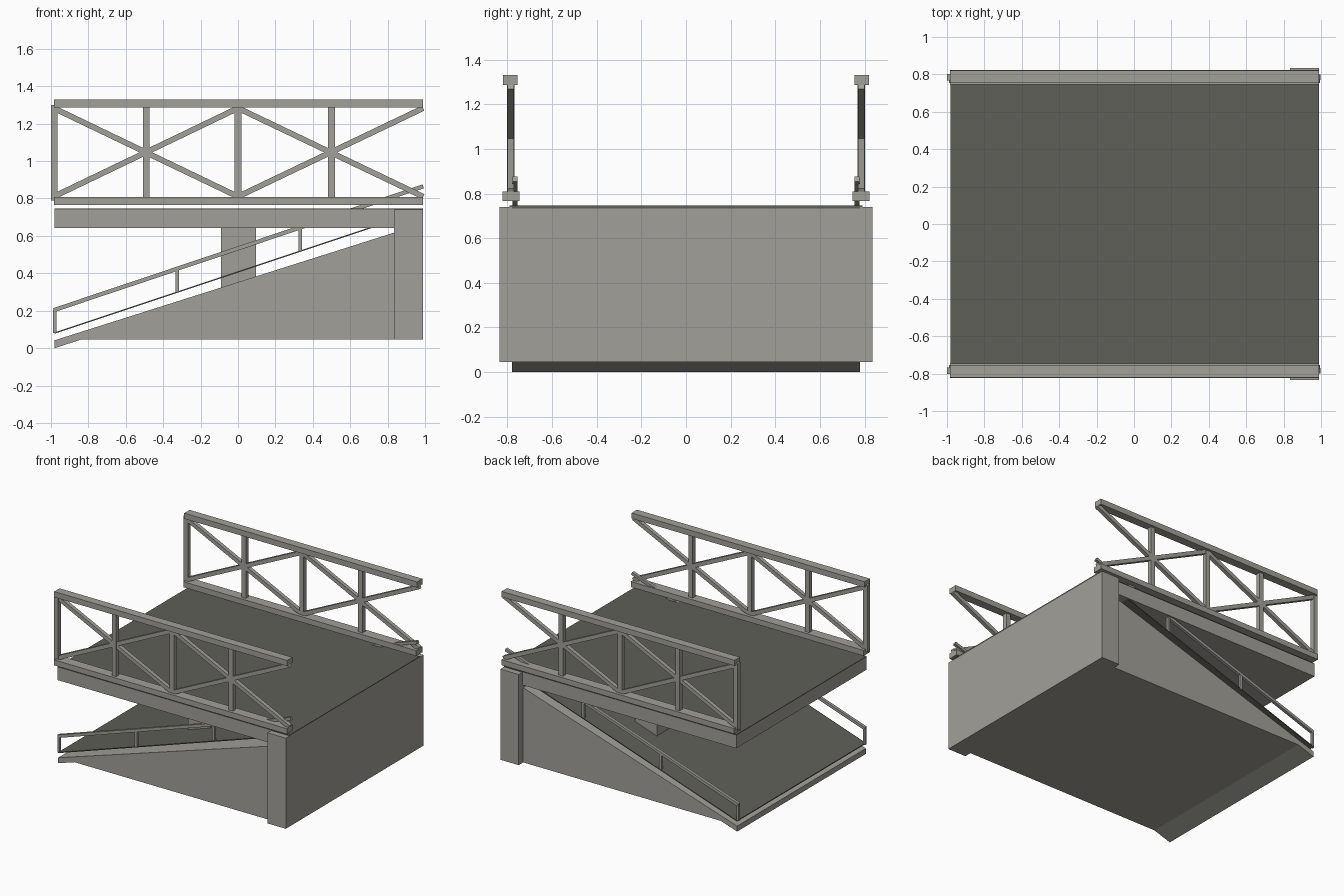
import bpy, bmesh
from mathutils import Vector

if "Cube" in bpy.data.objects:
    bpy.data.objects.remove(bpy.data.objects["Cube"])


def material(name, rgb):
    m = bpy.data.materials.new(name)
    m.diffuse_color = (*rgb, 1)
    m.use_nodes = True
    m.node_tree.nodes["Principled BSDF"].inputs["Base Color"].default_value = m.diffuse_color
    return m


CONCRETE = material("light concrete", (0.36, 0.35, 0.32))
ASPHALT = material("dark asphalt", (0.115, 0.115, 0.10))


def prism(name, profile, y0, y1, mat):
    """Extrude an x-z outline from y0 to y1."""
    bm = bmesh.new()
    face = bm.faces.new([bm.verts.new((x, y0, z)) for x, z in profile])
    new = bmesh.ops.extrude_face_region(bm, geom=[face])["geom"]
    verts = [v for v in new if isinstance(v, bmesh.types.BMVert)]
    bmesh.ops.translate(bm, verts=verts, vec=(0, y1 - y0, 0))
    bmesh.ops.recalc_face_normals(bm, faces=bm.faces)
    mesh = bpy.data.meshes.new(name)
    bm.to_mesh(mesh)
    bm.free()
    mesh.materials.append(mat)
    ob = bpy.data.objects.new(name, mesh)
    bpy.context.collection.objects.link(ob)
    return ob


def box(name, x0, x1, y0, y1, z0, z1, mat=CONCRETE):
    return prism(name, [(x0, z0), (x1, z0), (x1, z1), (x0, z1)], y0, y1, mat)


def beam(name, a, b, thick, y0, y1):
    """Square-ended bar between two x-z points."""
    a, b = Vector(a), Vector(b)
    d = (b - a).normalized()
    n = Vector((-d.y, d.x)) * thick / 2
    return prism(name, [a - n, b - n, b + n, a + n], y0, y1, CONCRETE)


# Solid ramp with a thin lip at its low end
prism("ramp", [(-0.98, 0), (-0.98, 0.042), (0.9, 0.638), (0.9, 0.045), (-0.84, 0.045)],
      -0.78, 0.78, CONCRETE)

# Thin road sheet raised above the ramp
prism("ramp_road", [(-0.98, 0.077), (0.99, 0.734), (0.99, 0.741), (-0.98, 0.084)],
      -0.78, 0.78, ASPHALT)

# End abutment, middle pier and bridge deck
box("abutment", 0.835, 0.99, -0.835, 0.835, 0.045, 0.74)
box("pier", -0.09, 0.097, -0.48, 0.48, 0.3, 0.738)
box("deck", -0.98, 0.985, -0.79, 0.79, 0.642, 0.74)
box("deck_road", -0.98, 0.99, -0.79, 0.79, 0.74, 0.746, ASPHALT)

for side, s in (("front", -1), ("back", 1)):
    # Truss chords
    box(side + "_top_chord", -0.985, 0.99, s * 0.755, s * 0.82, 1.287, 1.33)
    box(side + "_bottom_chord", -0.985, 0.99, s * 0.745, s * 0.823, 0.766, 0.808)

    # Truss uprights
    for i, x in enumerate((-0.982, -0.49, 0.0, 0.5)):
        box(f"{side}_upright_{i}", x - 0.018, x + 0.018, s * 0.768, s * 0.802, 0.79, 1.3)

    # Truss crossed diagonals
    for i, (x0, x1) in enumerate(((-0.985, 0.0), (0.0, 0.99))):
        beam(f"{side}_rising_diagonal_{i}", (x0, 0.81), (x1, 1.283), 0.03, s * 0.77, s * 0.8)
        beam(f"{side}_falling_diagonal_{i}", (x0, 1.283), (x1, 0.81), 0.03, s * 0.77, s * 0.8)

    # Sloped ramp handrail and its posts
    beam(side + "_ramp_handrail", (-0.985, 0.203), (0.99, 0.865), 0.022, s * 0.755, s * 0.778)
    for i, x in enumerate((-0.98, -0.325, 0.333)):
        z = 0.08 + (x + 0.98) * 0.3335
        box(f"{side}_ramp_post_{i}", x - 0.01, x + 0.01, s * 0.757, s * 0.776, z, z + 0.123)
